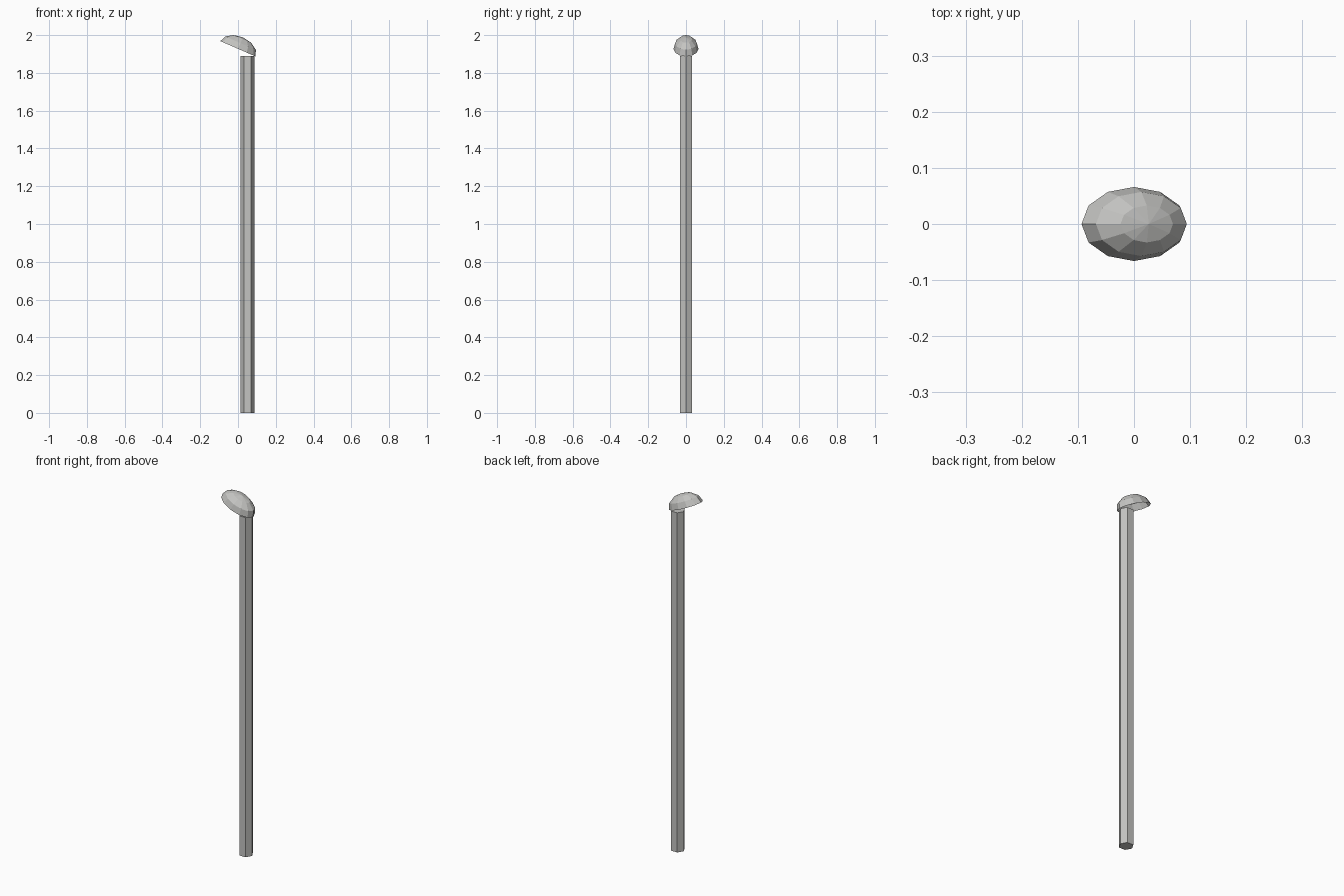
import bpy, bmesh, math
from mathutils import Matrix

if "Cube" in bpy.data.objects:
    bpy.data.objects.remove(bpy.data.objects["Cube"])

grey = bpy.data.materials.new("light grey")
grey.diffuse_color = (0.55, 0.55, 0.535, 1)
grey.use_nodes = True
grey.node_tree.nodes["Principled BSDF"].inputs["Base Color"].default_value = grey.diffuse_color


def add_part(name, bm):
    mesh = bpy.data.meshes.new(name)
    bm.to_mesh(mesh)
    bm.free()
    mesh.materials.append(grey)
    obj = bpy.data.objects.new(name, mesh)
    bpy.context.collection.objects.link(obj)
    return obj


# hexagonal pole, corners pointing along x
POLE_TOP, POLE_R = 1.889, 0.037
bm = bmesh.new()
bmesh.ops.create_cone(bm, cap_ends=True, segments=6,
                      radius1=POLE_R, radius2=POLE_R, depth=POLE_TOP)
start = bm.verts[:][0].co
bmesh.ops.rotate(bm, verts=bm.verts, cent=(0, 0, 0),
                 matrix=Matrix.Rotation(-math.atan2(start.y, start.x), 3, 'Z'))
bmesh.ops.translate(bm, verts=bm.verts, vec=(0.05, 0, POLE_TOP / 2))
add_part("pole", bm)

# lamp head: open, stretched half sphere tilted down towards the pole
bm = bmesh.new()
bmesh.ops.create_uvsphere(bm, u_segments=12, v_segments=6, radius=1)
bmesh.ops.delete(bm, geom=[v for v in bm.verts if v.co.z < -0.01], context='VERTS')
bmesh.ops.transform(bm, verts=bm.verts, matrix=(
    Matrix.Translation((0, 0, 1.9275))
    @ Matrix.Rotation(math.radians(23.5), 4, 'Y')
    @ Matrix.Diagonal((0.102, 0.066, 0.066, 1))))
add_part("lamp_head", bm)
